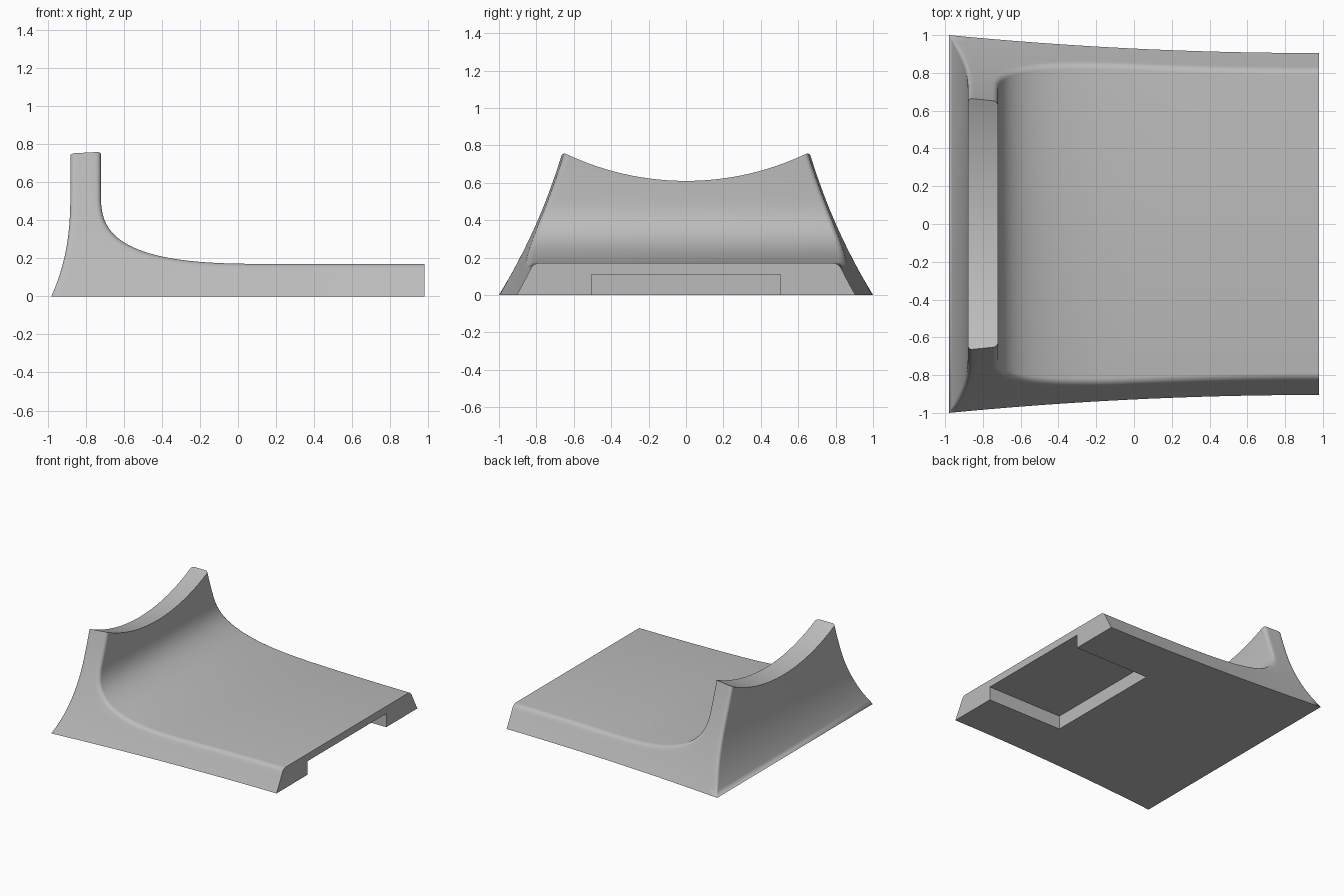
import bpy, bmesh
from math import sin, cos, pi, radians, sqrt
from mathutils import Vector, Matrix

cube = bpy.data.objects.get("Cube")
if cube:
    bpy.data.objects.remove(cube, do_unlink=True)

END = 0.98          # x of both ends
TOP = 0.17          # slab thickness
FILLET = 0.026
STEPS, CORNER = 36, 13

grey = bpy.data.materials.new("light_grey")
grey.use_nodes = True
grey.diffuse_color = (0.5, 0.5, 0.5, 1)
grey.node_tree.nodes["Principled BSDF"].inputs["Base Color"].default_value = (0.5, 0.5, 0.5, 1)


def half_width(x, z):
    """Side surface: tapers along the slab and leans in with height."""
    return 0.905 + 0.095 * ((END - x) / (2 * END)) ** 2 - 0.557 * z + 0.166 * z * z


def back_x(z):
    """Flared outer face of the wall."""
    return -0.88 - 0.1 * max(0, 1 - z / 0.55) ** 2.5


def make_ribs():
    """Lines joining the outer profile (back, bottom) to the inner one (front, top)."""
    ribs = [((-0.88, z), (-0.72, z)) for z in (0.85, 0.75, 0.65)]
    for k in range(STEPS + 1):
        t = k / STEPS * pi / 2
        inner = (0.2 - 0.92 * max(0, cos(t)) ** (2 / 3), 0.55 - 0.38 * sin(t) ** (2 / 3))
        if k <= CORNER:
            z = 0.55 * (1 - k / CORNER)
            outer = (back_x(z), z)
        else:
            outer = (-END + (0.2 + END) * (k - CORNER) / (STEPS - CORNER), 0)
        ribs.append((outer, inner))
    for k in range(1, 9):
        x = 0.2 + (END - 0.2) * k / 8
        ribs.append(((x, 0), (x, TOP)))
    return ribs


def rib_points(outer, inner):
    """Half section along a rib, rounded at its ends."""
    o, i = Vector(outer), Vector(inner)
    length = (i - o).length
    r_out = FILLET * min(1, o.y / 0.1)
    arc = [a / 5 * pi / 2 for a in range(6)]
    spots = [(r_out * (1 - cos(a)), r_out * (1 - sin(a))) for a in arc]
    span = length - r_out - FILLET
    spots += [(r_out + span * j / 6, 0) for j in range(1, 6)]
    spots += [(length - FILLET * (1 - cos(a)), FILLET * (1 - sin(a))) for a in reversed(arc)]
    points = []
    for d, inset in spots:
        p = o.lerp(i, d / length)
        points.append(Vector((p.x, half_width(p.x, p.y) - inset, p.y)))
    return points


# Body: loft of closed sections
bm = bmesh.new()
loops = []
for outer, inner in make_ribs():
    side = rib_points(outer, inner)
    ring = side + [Vector((p.x, -p.y, p.z)) for p in reversed(side)]
    loops.append([bm.verts.new(p) for p in ring])
count = len(loops[0])
for a, b in zip(loops, loops[1:]):
    for j in range(count):
        n = (j + 1) % count
        bm.faces.new((a[j], a[n], b[n], b[j]))
bm.faces.new(loops[0])
bm.faces.new(loops[-1])
bmesh.ops.remove_doubles(bm, verts=bm.verts, dist=0.00005)
bmesh.ops.recalc_face_normals(bm, faces=bm.faces)
mesh = bpy.data.meshes.new("stand_body")
bm.to_mesh(mesh)
bm.free()
mesh.materials.append(grey)
body = bpy.data.objects.new("stand_body", mesh)
bpy.context.collection.objects.link(body)

# Cutter for the concave cradle on top of the wall, tilted forward
RADIUS = 1.505
bpy.ops.mesh.primitive_cylinder_add(vertices=192, radius=RADIUS, depth=1.2)
cradle = bpy.context.object
cradle.name = "cradle_cutter"
pivot = Vector((-0.72, 0, 0.61))
cradle.matrix_world = (Matrix.Translation(pivot) @ Matrix.Rotation(-0.1, 4, 'Y')
                       @ Matrix.Translation((0, 0, RADIUS)) @ Matrix.Rotation(radians(90), 4, 'Y'))

# Cutter for the recess under the open end
bpy.ops.mesh.primitive_cube_add(size=1, location=(0.803, 0, 0.005))
recess = bpy.context.object
recess.name = "recess_cutter"
recess.scale = (1.0, 1.01, 0.21)

bpy.ops.object.select_all(action='DESELECT')
body.select_set(True)
bpy.context.view_layer.objects.active = body
for cutter in (cradle, recess):
    cutter.hide_render = True
    cutter.data.materials.append(grey)
    mod = body.modifiers.new(cutter.name, 'BOOLEAN')
    mod.operation = 'DIFFERENCE'
    mod.solver = 'EXACT'
    mod.object = cutter
    bpy.ops.object.modifier_apply(modifier=mod.name)
    bpy.data.objects.remove(cutter, do_unlink=True)

bpy.ops.object.shade_smooth_by_angle(angle=radians(30))
